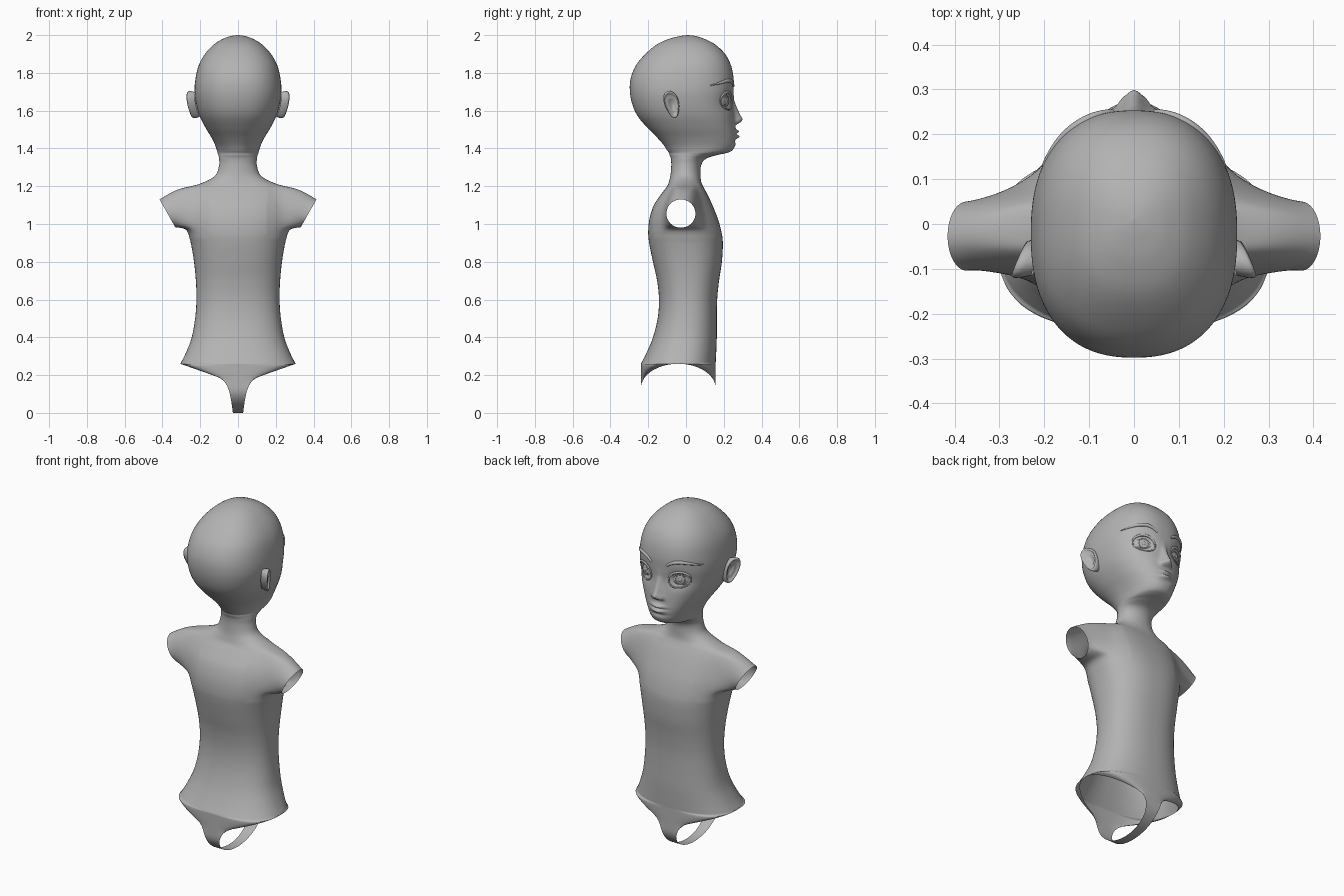
import bpy, bmesh, math
from math import sin, cos, pi, exp
from mathutils import Vector
from mathutils.bvhtree import BVHTree

if "Cube" in bpy.data.objects:
    bpy.data.objects.remove(bpy.data.objects["Cube"])

mat = bpy.data.materials.new("plain_grey")
mat.diffuse_color = (0.45, 0.45, 0.45, 1)
mat.use_nodes = True
mat.node_tree.nodes["Principled BSDF"].inputs["Base Color"].default_value = mat.diffuse_color

# Ring tables: height, half width, front y, back y
TORSO = [(.26, .305, .157, -.239), (.32, .275, .16, -.208), (.40, .245, .163, -.175),
         (.50, .227, .163, -.15), (.60, .22, .165, -.143), (.70, .223, .175, -.153),
         (.80, .233, .19, -.175), (.90, .25, .195, -.195), (.96, .267, .187, -.2),
         (1.03, .275, .168, -.193), (1.10, .272, .14, -.17), (1.16, .26, .112, -.13),
         (1.20, .232, .09, -.1), (1.225, .17, .08, -.09), (1.26, .118, .077, -.082),
         (1.31, .1, .08, -.078)]
HEAD = [(1.345, .1, .105, -.08), (1.365, .104, .165, -.087), (1.376, .108, .215, -.09),
        (1.39, .112, .245, -.1), (1.42, .122, .262, -.12), (1.46, .142, .266, -.155),
        (1.51, .172, .262, -.205), (1.57, .202, .256, -.255), (1.63, .22, .25, -.283),
        (1.70, .23, .252, -.297), (1.77, .225, .252, -.293), (1.84, .208, .238, -.265),
        (1.90, .175, .207, -.215), (1.95, .128, .155, -.155), (1.98, .08, .098, -.09),
        (1.995, .037, .05, -.03), (2.0, 0, .01, .01)]
N, Q = 160, 40


def finish(name, bm):
    bmesh.ops.recalc_face_normals(bm, faces=bm.faces[:])
    me = bpy.data.meshes.new(name)
    bm.to_mesh(me)
    me.materials.append(mat)
    me.shade_smooth()
    ob = bpy.data.objects.new(name, me)
    bpy.context.collection.objects.link(ob)
    return ob


def spline(rows):
    """Catmull-Rom through the ring table, denser on the head."""
    out = []
    for k in range(len(rows) - 1):
        p = [rows[max(0, min(len(rows) - 1, k + d))] for d in (-1, 0, 1, 2)]
        steps = 5 if k < len(TORSO) else 10
        for s in range(steps):
            t = s / steps
            out.append([.5 * (2*b + (c-a)*t + (2*a-5*b+4*c-d)*t*t + (3*b-a-3*c+d)*t**3)
                        for a, b, c, d in zip(*p)])
    return out + [list(rows[-1])]


def section(j, n):
    """Unit superellipse point; j = 0 is the face side, columns denser there."""
    t = 2 * pi * j / N
    a = t - .25 * sin(2 * t)
    f = lambda v: math.copysign(abs(v) ** (2 / n), v) if abs(v) > 1e-9 else 0
    return f(sin(a)), f(cos(a))


def g(v, c, s):
    return exp(-((v - c) / s) ** 2)


def lerp_table(tab, z):
    for (a, u), (b, v) in zip(tab, tab[1:]):
        if z <= b:
            return u + (v - u) * (z - a) / (b - a)
    return tab[-1][1]


def face_relief(x, z):
    """Nose, lips, chin and eye sockets as forward offsets."""
    x = abs(x)
    nose = lerp_table([(0, 0), (1.522, 0), (1.54, .032), (1.555, .043), (1.575, .033), (1.66, .003), (1.7, 0), (3, 0)], z)
    d = nose * g(x, 0, .017 + max(0, 1.64 - z) * .12)
    d += .009 * g(x, .026, .012) * g(z, 1.542, .012)
    d += .018 * g(x, 0, .036) * g(z, 1.49, .010) + .018 * g(x, 0, .032) * g(z, 1.463, .011)
    d -= .006 * g(x, 0, .05) * g(z, 1.477, .005) + .006 * g(x, 0, .05) * g(z, 1.44, .012)
    d -= .022 * g(x, .108, .045) * g(z, 1.652, .04)
    return d


# Body: one skin of lofted rings from hips to crown
bm = bmesh.new()
rings = spline(TORSO + HEAD)
V = []
for z, w, f, b in rings:
    n = 2.35 - .35 * g(z, 1.32, .1)
    mid, d, row = (f + b) / 2, (f - b) / 2, []
    for j in range(N):
        sx, sy = section(j, n)
        x, y = w * sx, mid + d * sy
        if sy > 0 and 1.38 < z < 1.8:
            y += face_relief(x, z) * min(1, sy * 3)
        row.append(bm.verts.new((x, y, z)))
    V.append(row)

# Arm openings left out of the skin
i0 = min(i for i, r in enumerate(rings) if r[0] >= .965)
i1 = max(i for i, r in enumerate(rings) if r[0] <= 1.2)
spans = [(29, 51), (N - 51, N - 29)]
for i in range(len(V) - 1):
    for j in range(N):
        if i0 <= i < i1 and any(a <= j < b for a, b in spans):
            continue
        k = (j + 1) % N
        bm.faces.new((V[i][j], V[i][k], V[i + 1][k], V[i + 1][j]))

# Shoulder stumps: blend each opening into a slanted open ring
ends = set()
for side, (a, b) in zip((1, -1), spans):
    loop = [V[i0][j] for j in range(a, b + 1)] + [V[i][b] for i in range(i0 + 1, i1 + 1)]
    loop += [V[i1][j] for j in range(b - 1, a - 1, -1)] + [V[i][a] for i in range(i1 - 1, i0, -1)]
    start, prev = [v.co.copy() for v in loop], loop
    for s in range(1, 13):
        t, cur = s / 12, []
        for p in start:
            th = math.atan2(p.z - 1.075, p.y + .027)
            e = Vector((side * (.373 + .0425 * sin(th)), -.027 + .077 * cos(th), 1.055 + .075 * sin(th)))
            q = p.lerp(e, t)
            q.z += .02 * sin(pi * t) * max(0, sin(th))
            cur.append(bm.verts.new(q))
        for k in range(len(cur)):
            m = (k + 1) % len(cur)
            bm.faces.new((prev[k], prev[m], cur[m], cur[k]))
        prev = cur
    ends.update(prev)
soft = [v for v in bm.verts if abs(v.co.x) > .16 and .93 < v.co.z < 1.235 and v not in ends]
for _ in range(25):
    bmesh.ops.smooth_vert(bm, verts=soft, factor=.5, use_axis_x=True, use_axis_y=True, use_axis_z=True)

# Hip panels: front and back, narrowing to the strap between the leg openings
HIP = [(0, .027), (.06, .035), (.11, .045), (.15, .06), (.175, .08), (.193, .115), (.26, .305)]
MID, R, M = -.041, .198, 32
for sgn in (1, -1):
    prev = None
    for i in range(M + 1):
        ph = pi / 2 - pi * i / M
        z = .13 + .13 * sin(ph)
        w = lerp_table(HIP, z)
        yr = R * cos(ph)
        yc = R if ph > 0 else yr
        cur = []
        for j in range(-Q, Q + 1):
            sx, sy = section(j, 2.35)
            cur.append(bm.verts.new((w * sx, MID + sgn * (yr + (yc - yr) * sy), z)))
        if prev:
            for k in range(2 * Q):
                bm.faces.new((prev[k], prev[k + 1], cur[k + 1], cur[k]))
        prev = cur
bmesh.ops.remove_doubles(bm, verts=bm.verts[:], dist=1e-5)
tree = BVHTree.FromBMesh(bm)
finish("body", bm)


def on_face(x, z):
    return tree.ray_cast(Vector((x, 1, z)), Vector((0, -1, 0)))[0]


def tube(name, pts, radii, closed=False):
    """Tapered round bead along a path."""
    cu = bpy.data.curves.new(name, 'CURVE')
    cu.dimensions, cu.bevel_depth, cu.bevel_resolution, cu.use_fill_caps = '3D', 1, 3, True
    sp = cu.splines.new('POLY')
    sp.points.add(len(pts) - 1)
    for p, c, r in zip(sp.points, pts, radii):
        p.co, p.radius = (*c, 1), r
    sp.use_cyclic_u = closed
    tmp = bpy.data.objects.new(name, cu)
    bpy.context.collection.objects.link(tmp)
    b = bmesh.new()
    b.from_mesh(tmp.to_mesh())
    bpy.data.objects.remove(tmp)
    finish(name, b)


def ball(name, loc, scale, turn):
    b = bmesh.new()
    bmesh.ops.create_uvsphere(b, u_segments=32, v_segments=20, radius=1)
    ob = finish(name, b)
    ob.location, ob.scale, ob.rotation_euler = loc, scale, (0, 0, turn)


# Ear cross profile: radius fraction, outward height
EAR = [(.9, -.03), (1, -.01), (1.03, .006), (.95, .013), (.84, .008), (.72, -.003),
       (.55, .002), (.4, -.006), (.02, -.01)]
for side, tag in ((1, "right"), (-1, "left")):
    # Eyebrow
    pts, rad = [], []
    for k in range(21):
        t = k / 20
        p = on_face(side * (.048 + .155 * t), 1.728 + .028 * sin(pi * t ** .8) + .006 * t)
        pts.append(p)
        rad.append(.003 + .007 * sin(pi * (.15 + .85 * t)))
    tube("eyebrow_" + tag, pts, rad)
    # Eyeball, iris ring and pupil
    c, turn = on_face(side * .109, 1.652), -side * math.radians(25)
    out = Vector((side * sin(math.radians(25)), cos(math.radians(25)), 0))
    ball("eyeball_" + tag, c - out * .008, (.052, .021, .044), turn)
    ball("pupil_" + tag, c + out * .010, (.011, .006, .013), turn)
    across = Vector((out.y, -out.x, 0))
    ring = [c + out * .0085 + across * .026 * cos(2 * pi * k / 32) + Vector((0, 0, .029 * sin(2 * pi * k / 32)))
            for k in range(32)]
    tube("iris_ring_" + tag, ring, [.0025] * 32, True)
    # Eyelid rim, heavier above
    ang = [2 * pi * k / 40 for k in range(40)]
    rim = [on_face(side * (.109 + .054 * cos(a)), 1.652 + .046 * sin(a) + .006 * cos(a)) for a in ang]
    tube("eyelid_" + tag, rim, [.004 + .003 * max(0, sin(a)) for a in ang], True)
    # Ear: cupped oval leaning out at the back
    b, prev = bmesh.new(), None
    for r, h in EAR:
        cur = []
        for k in range(40):
            a = 2 * pi * k / 40
            v = .07 * r * sin(a)
            u = .038 * r * cos(a) * (1 + .25 * sin(a)) - .2 * v
            cur.append(b.verts.new((side * (.240 + h - .4 * u + .08 * v), -.075 + u, 1.632 + v)))
        if prev:
            for k in range(40):
                m = (k + 1) % 40
                b.faces.new((prev[k], prev[m], cur[m], cur[k]))
        prev = cur
    b.faces.new(prev)
    finish("ear_" + tag, b)
